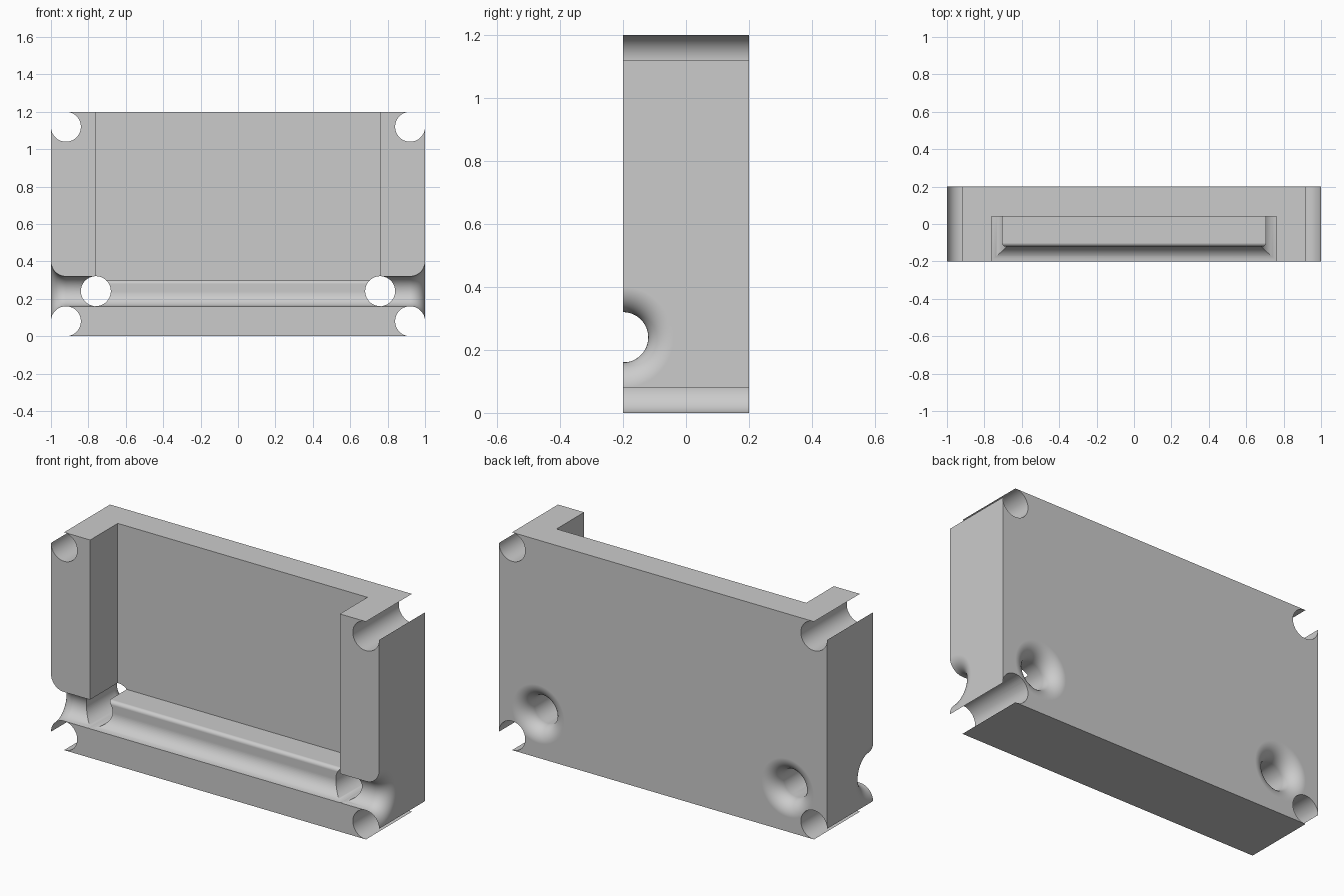
import bpy, bmesh
from math import sin, cos, pi, radians
from mathutils import Matrix, Vector

cube = bpy.data.objects.get("Cube")
if cube:
    bpy.data.objects.remove(cube)

R = 0.08          # radius shared by bores, groove and flares
STEPS = 16        # segments per quarter turn

grey = bpy.data.materials.new("plain grey")
grey.use_nodes = True
grey.diffuse_color = (0.6, 0.6, 0.6, 1)
grey.node_tree.nodes["Principled BSDF"].inputs["Base Color"].default_value = (0.6, 0.6, 0.6, 1)


def arc(cx, cy, r, start, end):
    n = max(2, round(abs(end - start) / 90 * STEPS))
    angles = [radians(start + (end - start) * i / n) for i in range(n + 1)]
    return [(cx + r * cos(a), cy + r * sin(a)) for a in angles]


def finish(bm, name):
    bmesh.ops.remove_doubles(bm, verts=bm.verts, dist=1e-5)
    bmesh.ops.recalc_face_normals(bm, faces=bm.faces)
    mesh = bpy.data.meshes.new(name)
    bm.to_mesh(mesh)
    bm.free()
    obj = bpy.data.objects.new(name, mesh)
    mesh.materials.append(grey)
    bpy.context.collection.objects.link(obj)
    return obj


def prism(name, points, offset):
    """Close a solid between a loop of 3D points and its offset copy."""
    bm = bmesh.new()
    near = [bm.verts.new(p) for p in points]
    far = [bm.verts.new(Vector(p) + Vector(offset)) for p in points]
    bm.faces.new(near)
    bm.faces.new(far[::-1])
    for i in range(len(near)):
        bm.faces.new((near[i], near[i - 1], far[i - 1], far[i]))
    return finish(bm, name)


def flared_bore(name, start, mouth, axis, origin):
    """Round bore that opens like a trumpet at its mouth."""
    flare = arc(mouth - R, 2 * R, R, -90, 0)
    outline = [(start, 0), (start, R)] + flare + [(mouth + 0.1, 2 * R), (mouth + 0.1, 0)]
    bm = bmesh.new()
    verts = [bm.verts.new((r, 0, d)) for d, r in outline]
    edges = [bm.edges.new(pair) for pair in zip(verts, verts[1:])]
    bmesh.ops.spin(bm, geom=verts + edges, cent=(0, 0, 0), axis=(0, 0, 1),
                   angle=2 * pi, steps=4 * STEPS, use_merge=True)
    turn = Vector((0, 0, 1)).rotation_difference(Vector(axis)).to_matrix().to_4x4()
    bmesh.ops.transform(bm, matrix=Matrix.Translation(origin) @ turn, verts=bm.verts)
    return finish(bm, name)


# Block with a round notch in each corner
top = 1.2
outline = (arc(1 - R, top - R, R, 0, -270) + arc(R - 1, top - R, R, 90, -180)
           + arc(R - 1, R, R, 180, -90) + arc(1 - R, R, R, 270, 0))
block = prism("notched_block", [(x, -0.2, z) for x, z in outline], (0, 0.4, 0))

# Open pocket with a rounded ledge and the middle of the groove
profile = ([(-0.3, 0.16)] + arc(-0.2, 0.24, R, -90, 0)
           + arc(-0.1, 0.28, 0.02, 180, 90) + [(0.04, 0.3), (0.04, 1.3), (-0.3, 1.3)])
cutters = [prism("pocket_cutter", [(-0.761, y, z) for y, z in profile], (1.522, 0, 0))]

# Through bores, flared at the back
for side, sx in (("left", 1), ("right", -1)):
    cutters.append(flared_bore(side + "_bore_cutter", -0.3, 0.2, (0, 1, 0), (0.76 * sx, 0, 0.241)))

# Groove ends, flared at the sides
for side, sx in (("left", 1), ("right", -1)):
    cutters.append(flared_bore(side + "_groove_cutter", 0.77, 1.0, (sx, 0, 0), (0, -0.2, 0.24)))

# Carve the block
bpy.context.view_layer.objects.active = block
block.select_set(True)
for cutter in cutters:
    mod = block.modifiers.new(cutter.name, 'BOOLEAN')
    mod.operation = 'DIFFERENCE'
    mod.solver = 'EXACT'
    mod.use_hole_tolerant = True
    mod.object = cutter
    bpy.ops.object.modifier_apply(modifier=mod.name)
for cutter in cutters:
    bpy.data.objects.remove(cutter)

# Smooth curves while the large faces stay flat
bpy.ops.object.shade_smooth_by_angle(angle=radians(25))
weighted = block.modifiers.new("weighted_normals", 'WEIGHTED_NORMAL')
weighted.keep_sharp = True
